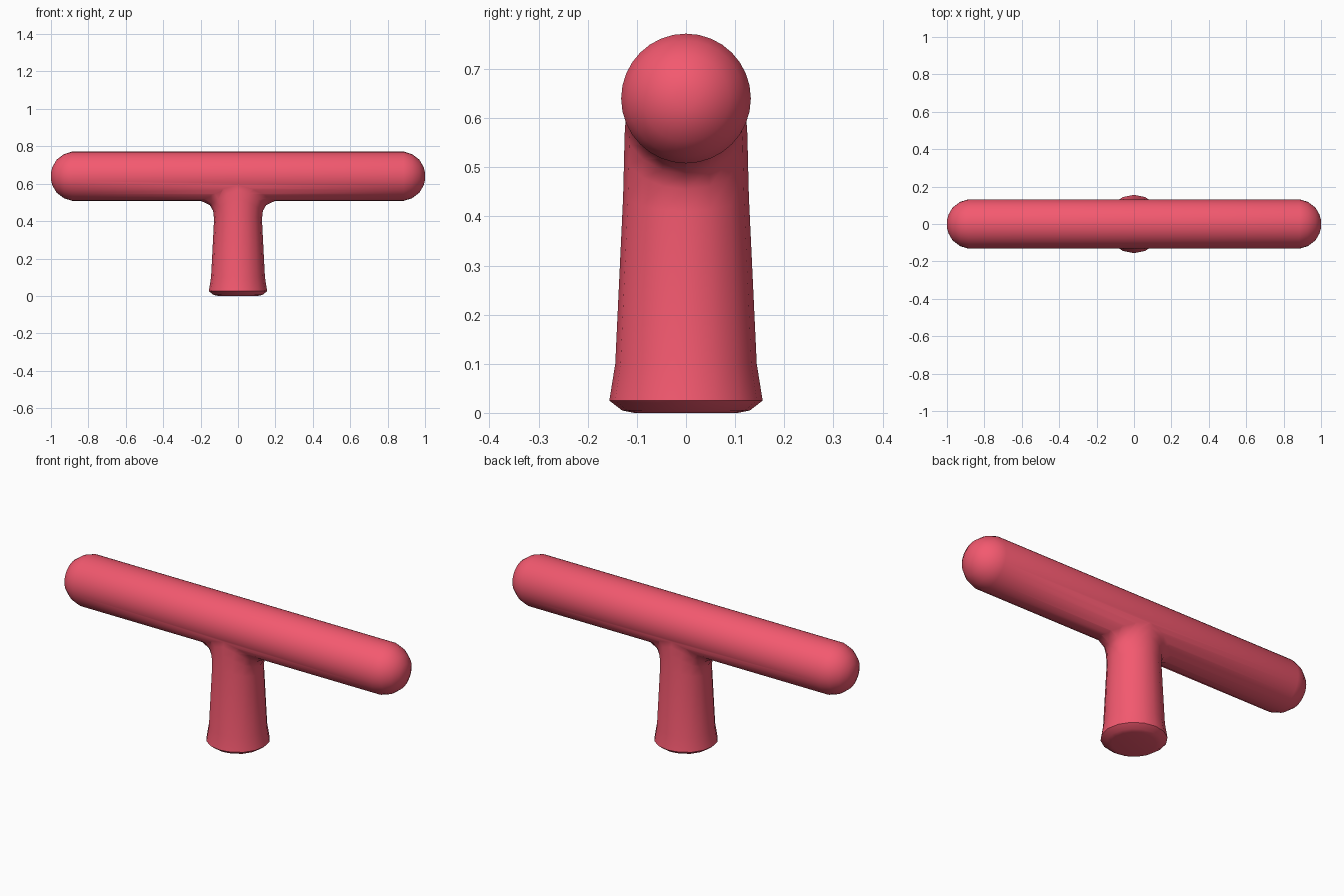
import bpy, bmesh, math

if "Cube" in bpy.data.objects:
    bpy.data.objects.remove(bpy.data.objects["Cube"])

BAR_Z, BAR_R = 0.64, 0.132


def loft(name, rings):
    """Skin closed rings of points and cap both ends."""
    bm = bmesh.new()
    vs = [[bm.verts.new(p) for p in ring] for ring in rings]
    n = len(vs[0])
    for a, b in zip(vs, vs[1:]):
        for i in range(n):
            j = (i + 1) % n
            bm.faces.new((a[i], a[j], b[j], b[i]))
    bm.faces.new(vs[0][::-1])
    bm.faces.new(vs[-1])
    bmesh.ops.recalc_face_normals(bm, faces=bm.faces)
    me = bpy.data.meshes.new(name)
    bm.to_mesh(me)
    bm.free()
    ob = bpy.data.objects.new(name, me)
    bpy.context.collection.objects.link(ob)
    return ob


def angles(n):
    return [2 * math.pi * i / n for i in range(n)]


# Horizontal bar with rounded ends
half = [(0.885, BAR_R), (0.93, 0.118), (0.97, 0.088), (0.992, 0.05), (1.0, 0.02)]
profile = [(-x, r) for x, r in reversed(half)] + half
bar = loft("handle", [[(x, r * math.cos(a), BAR_Z + r * math.sin(a)) for a in angles(32)]
                      for x, r in profile])

# Stem: flared foot, gentle taper, saddle-shaped fillet hugging the bar's underside
rings = []
for z, r in [(0.0, 0.105), (0.005, 0.13), (0.025, 0.156), (0.1, 0.144)]:
    rings.append([(r * math.cos(a), r * math.sin(a), z) for a in angles(16)])
for rx, ry, z, follow in [(0.128, 0.128, 0.41, 0.3), (0.133, 0.126, 0.455, 0.7),
                          (0.151, 0.125, 0.486, 0.9), (0.205, 0.123, 0.511, 1.0),
                          (0.19, 0.09, 0.56, 0.6)]:
    ring = []
    for a in angles(16):
        y = ry * math.sin(a)
        lift = BAR_R - math.sqrt(BAR_R ** 2 - y * y)
        ring.append((rx * math.cos(a), y, z + follow * lift))
    rings.append(ring)
stem = loft("stem", rings)

# Join the stem into the bar as one skin
mod = bar.modifiers.new("union", 'BOOLEAN')
mod.operation = 'UNION'
mod.solver = 'EXACT'
mod.object = stem
bpy.context.view_layer.objects.active = bar
bar.select_set(True)
bpy.ops.object.modifier_apply(modifier=mod.name)
bpy.data.objects.remove(stem)
bar.name = "t_handle"

# Colour and shading
mat = bpy.data.materials.new("red")
mat.diffuse_color = (0.9, 0.1, 0.16, 1)
mat.use_nodes = True
mat.node_tree.nodes["Principled BSDF"].inputs["Base Color"].default_value = mat.diffuse_color
bar.data.materials.clear()
bar.data.materials.append(mat)
bpy.ops.object.shade_smooth_by_angle(angle=math.radians(40))
